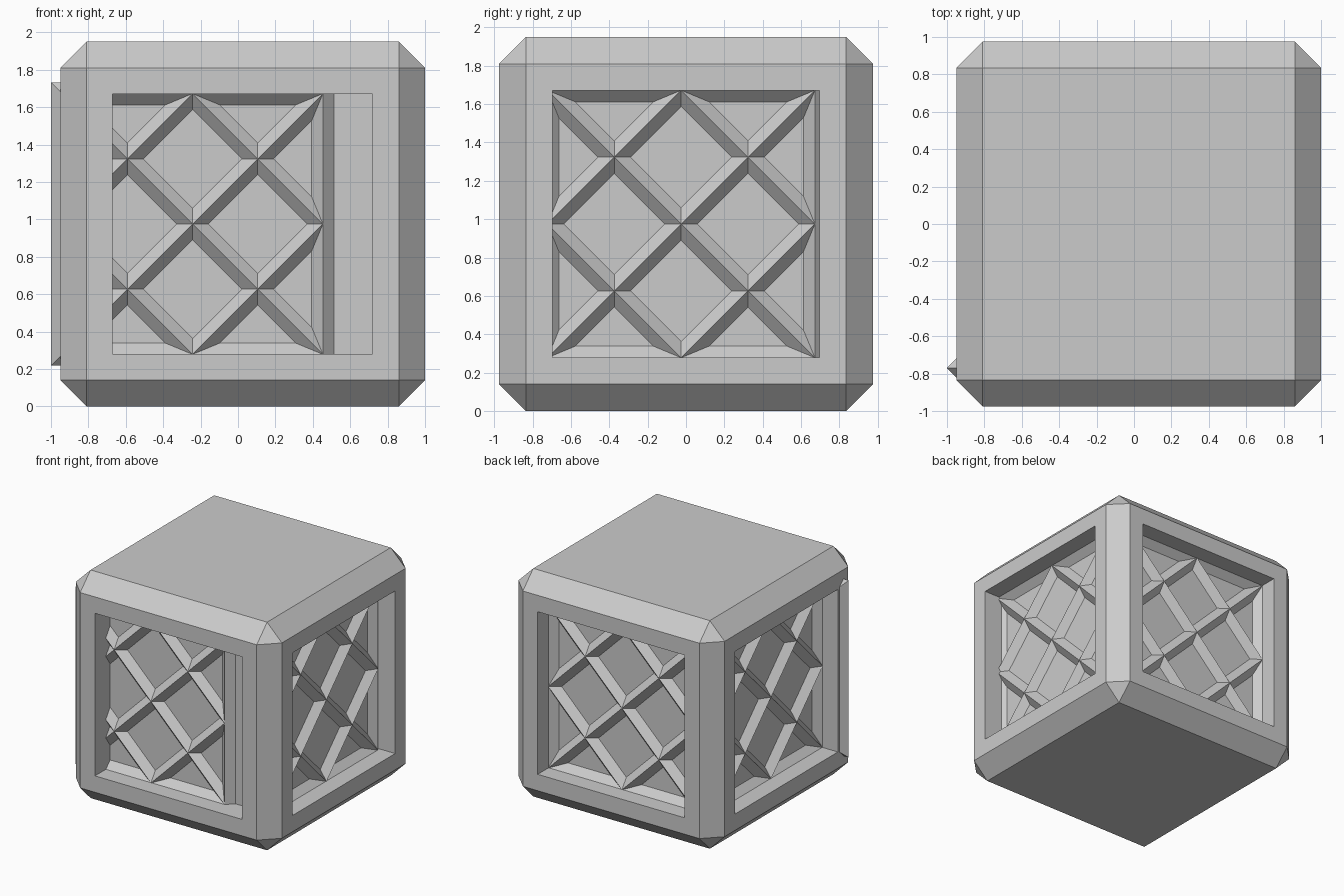
import bpy, bmesh, math
from mathutils import Vector, Matrix

cube = bpy.data.objects.get("Cube")
if cube:
    bpy.data.objects.remove(cube, do_unlink=True)

SIZE = 1.95                      # body cube
CHAMFER = 0.14
RIM = 0.14                       # flat rim around each opening
DEPTH = 0.205                    # recess depth
HALF = 0.697                     # half size of a lattice panel
BAR = 0.06                       # half diagonal of the bar section
CENTRE = Vector((0.025, 0, SIZE / 2))

grey = bpy.data.materials.new("plain grey")
grey.use_nodes = True
colour = (0.6, 0.6, 0.6, 1)
grey.diffuse_color = colour
grey.node_tree.nodes["Principled BSDF"].inputs["Base Color"].default_value = colour


def finish(name, bm, matrix):
    bmesh.ops.recalc_face_normals(bm, faces=bm.faces)
    mesh = bpy.data.meshes.new(name)
    bm.to_mesh(mesh)
    bm.free()
    mesh.materials.append(grey)
    obj = bpy.data.objects.new(name, mesh)
    obj.matrix_world = matrix
    bpy.context.collection.objects.link(obj)


def loft(bm, rings, closed):
    """Skin equal rings of points; closed joins the last ring to the first."""
    rings = [[bm.verts.new(p) for p in ring] for ring in rings]
    pairs = list(zip(rings, rings[1:]))
    if closed:
        pairs.append((rings[-1], rings[0]))
    else:
        bm.faces.new(rings[0])
        bm.faces.new(rings[-1])
    for a, b in pairs:
        for i in range(len(a)):
            j = (i + 1) % len(a)
            bm.faces.new((a[i], a[j], b[j], b[i]))


def diamond(centre, side):
    """Diamond section spanned by a sideways vector and the depth axis."""
    deep = Vector((0, BAR, 0))
    return [centre + side, centre + deep, centre - side, centre - deep]


# Chamfered body with a square recess in each upright side
bm = bmesh.new()
bmesh.ops.create_cube(bm, size=SIZE)
bmesh.ops.bevel(bm, geom=bm.edges[:], offset=CHAMFER, segments=1,
                affect='EDGES', profile=0.5)
bm.normal_update()
sides = [f for f in bm.faces
         if max(abs(f.normal.x), abs(f.normal.y)) > 0.99]
bmesh.ops.inset_individual(bm, faces=sides, thickness=RIM, use_even_offset=True)
for face in sides:
    inward = -face.normal.copy() * DEPTH
    bottom = bmesh.ops.extrude_face_region(bm, geom=[face])["geom"]
    verts = [v for v in bottom if isinstance(v, bmesh.types.BMVert)]
    bmesh.ops.translate(bm, verts=verts, vec=inward)
    if face.is_valid:
        bm.faces.remove(face)
finish("body", bm, Matrix.Translation(CENTRE))


# Lattice panel: mitred border, two long diagonals and a middle diamond
def lattice(name, turn, shift):
    bm = bmesh.new()
    corners = [Vector((x, 0, z)) * HALF
               for x, z in ((-1, -1), (1, -1), (1, 1), (-1, 1))]
    mids = [(corners[i] + corners[i - 1]) / 2 for i in range(4)]
    loft(bm, [diamond(c, c * (BAR / HALF)) for c in corners], True)
    bars = [(corners[0], corners[2]), (corners[1], corners[3])]
    bars += [(mids[i - 1], mids[i]) for i in range(4)]
    for start, end in bars:
        along = (end - start).normalized()
        side = Vector((along.z, 0, -along.x)) * BAR
        loft(bm, [diamond(start, side), diamond(end, side)], False)
    place = Matrix.Translation((shift, DEPTH - SIZE / 2, 0))
    spin = Matrix.Rotation(math.radians(90 * turn), 4, 'Z')
    finish(name, bm, Matrix.Translation(CENTRE) @ spin @ place)


# The front panel sits off centre and pokes through the corner post
for turn, (name, shift) in enumerate((("front_lattice", -0.268),
                                      ("left_lattice", -0.025),
                                      ("back_lattice", 0.0),
                                      ("right_lattice", 0.0))):
    lattice(name, turn, shift)
